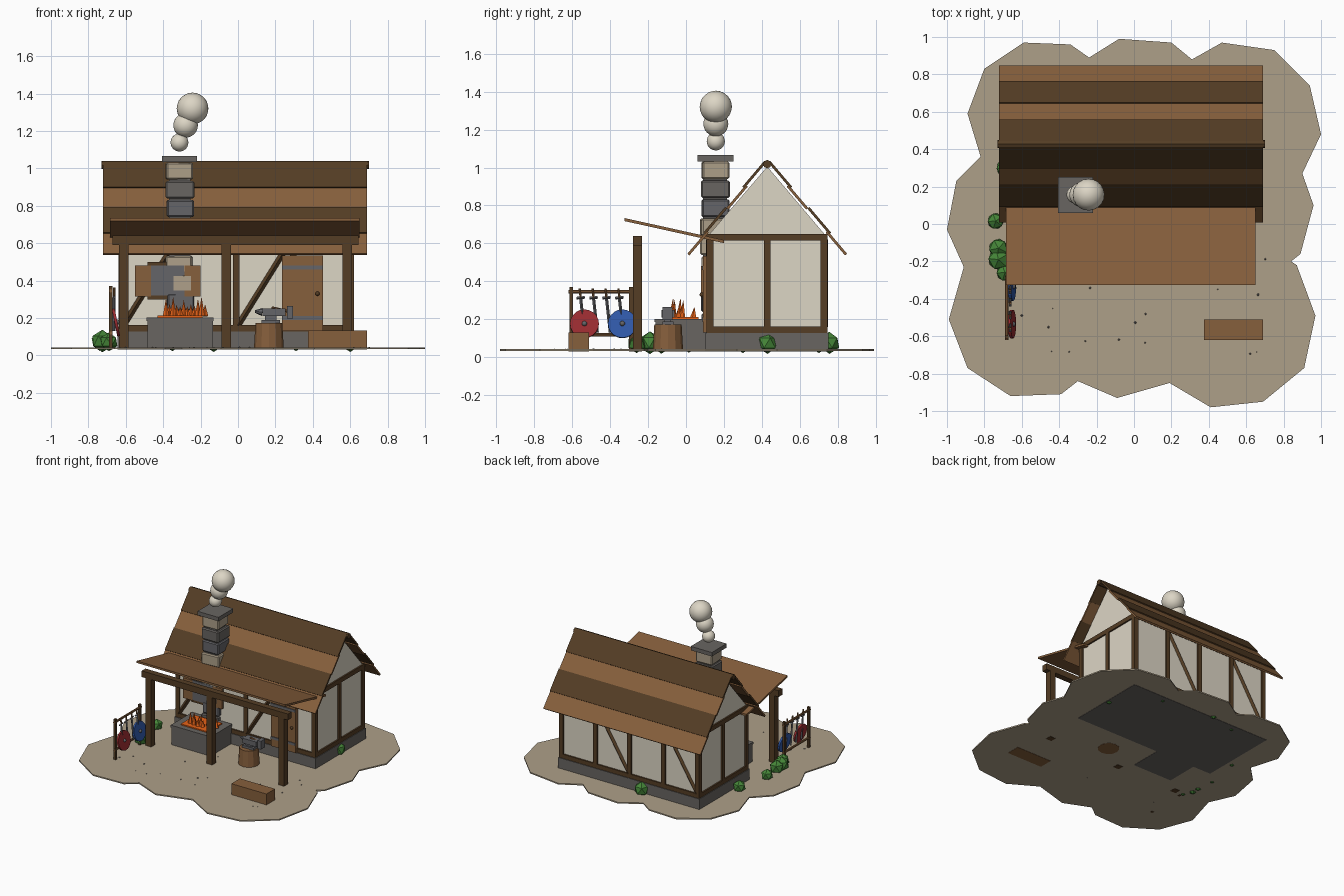
import bpy, bmesh, math, random
from mathutils import Vector, Matrix

random.seed(4)
if "Cube" in bpy.data.objects:
    bpy.data.objects.remove(bpy.data.objects["Cube"])


def material(name, r, g, b):
    m = bpy.data.materials.new(name)
    m.use_nodes = True
    m.diffuse_color = (r, g, b, 1)
    m.node_tree.nodes["Principled BSDF"].inputs["Base Color"].default_value = (r, g, b, 1)
    return m


DIRT = material("dirt", .42, .35, .25)
PLASTER = material("plaster", .72, .67, .56)
DARK = material("dark wood", .09, .047, .018)
WOOD = material("brown wood", .24, .115, .045)
STONE = material("grey stone", .14, .13, .12)
IRON = material("iron", .13, .13, .14)
FIRE = material("fire", .9, .14, .01)
LEAF = material("leaves", .06, .24, .04)
RED = material("red paint", .33, .025, .03)
BLUE = material("blue paint", .03, .1, .4)


def finish(name, bm, mat, smooth=False):
    bmesh.ops.recalc_face_normals(bm, faces=bm.faces)
    for f in bm.faces:
        f.smooth = smooth
    mesh = bpy.data.meshes.new(name)
    bm.to_mesh(mesh)
    bm.free()
    mesh.materials.append(mat)
    ob = bpy.data.objects.new(name, mesh)
    bpy.context.scene.collection.objects.link(ob)
    return ob


def box(name, mat, x, y, z, turn=0, bevel=0):
    """Box from three (low, high) ranges."""
    size = [b - a for a, b in (x, y, z)]
    bm = bmesh.new()
    bmesh.ops.create_cube(bm, size=1)
    bmesh.ops.scale(bm, vec=size, verts=bm.verts)
    if bevel:
        bmesh.ops.bevel(bm, geom=bm.edges[:], offset=bevel, segments=1, affect='EDGES')
    place = Matrix.Translation([(a + b) / 2 for a, b in (x, y, z)])
    bm.transform(place @ Matrix.Rotation(turn, 4, 'Z'))
    return finish(name, bm, mat)


def rod(name, mat, p, q, r, r2=None, sides=8):
    """Cylinder or cone from p to q."""
    p, q = Vector(p), Vector(q)
    bm = bmesh.new()
    bmesh.ops.create_cone(bm, cap_ends=True, segments=sides, radius1=r,
                          radius2=r if r2 is None else r2, depth=(q - p).length)
    turn = (q - p).to_track_quat('Z', 'Y').to_matrix().to_4x4()
    bm.transform(Matrix.Translation((p + q) / 2) @ turn)
    return finish(name, bm, mat)


def ball(name, mat, at, r, detail, smooth=False):
    bm = bmesh.new()
    bmesh.ops.create_icosphere(bm, subdivisions=detail, radius=r)
    bm.transform(Matrix.Translation(at) @ Matrix.Rotation(random.random(), 4, 'Z'))
    return finish(name, bm, mat, smooth)


def prism(name, mat, profile, axis, lo, hi):
    """Extrude a 2D outline along an axis (0 = x from a yz outline, 2 = z from xy)."""
    bm = bmesh.new()
    verts = [bm.verts.new((lo, a, b) if axis == 0 else (a, b, lo)) for a, b in profile]
    face = bm.faces.new(verts)
    moved = bmesh.ops.extrude_face_region(bm, geom=[face])["geom"]
    step = Vector((0, 0, 0))
    step[axis] = hi - lo
    bmesh.ops.translate(bm, vec=step, verts=[v for v in moved if isinstance(v, bmesh.types.BMVert)])
    return finish(name, bm, mat)


# Scalloped ground
G = .04
outline = [(-.8, .83), (-.59, .97), (-.34, .96), (-.24, .89), (-.08, .99), (.2, .97), (.31, .88),
           (.47, .97), (.75, .93), (.94, .74), (1, .48), (.9, .27), (.96, .1), (.89, -.16), (.84, -.2),
           (.87, -.22), (.97, -.49), (.91, -.77), (.69, -.95), (.41, -.98), (.19, -.85), (-.09, -.93),
           (-.3, -.84), (-.39, -.91), (-.66, -.92), (-.89, -.77), (-.99, -.51), (-.91, -.23), (-1, -.03),
           (-.95, .23), (-.82, .36), (-.89, .59)]
prism("ground", DIRT, outline, 2, .033, G + .003)
for i in range(24):
    x, y = random.uniform(-.7, .8), random.uniform(-.75, -.1)
    ball("pebble", STONE, (x, y, G), random.uniform(.004, .008), 1)

# House walls on a stone footing
X0, X1, Y0, Y1, YM = -.64, .62, .108, .745, .428
box("footing", STONE, (X0 - .005, X1 + .005), (Y0 - .005, Y1 + .005), (.031, .128))
prism("walls", PLASTER, [(Y0 + .012, .12), (Y1 - .012, .12), (Y1 - .012, .645), (YM, 1.005), (Y0 + .012, .645)],
      0, X0 + .012, X1 - .012)

# Timber frame
W = .036
bay = (X1 - X0 - W) / 4
for y in (Y0, Y1 - W):
    for z in (.126, .615):
        box("long_beam", DARK, (X0, X1), (y, y + W), (z, z + W))
    for i in range(5):
        x = X0 + i * bay
        box("wall_post", DARK, (x, x + W), (y, y + W), (.13, .63))
    for i in (0, 2):
        x = X0 + W / 2 + i * bay
        rod("brace", DARK, (x + .01, y + W / 2, .16), (x + bay - .01, y + W / 2, .62), W * .6, sides=4)
for x in (X0, X1 - W):
    for z in (.126, .615):
        box("gable_beam", DARK, (x, x + W), (Y0, Y1), (z, z + W))
    box("gable_post", DARK, (x, x + W), (YM - W / 2, YM + W / 2), (.13, .63))

# Main roof: overlapping board courses on both slopes
slope = Vector((.41, -.483))
down = slope.normalized()
out = Vector((-down.y, down.x))
for side in (-1, 1):
    for i in range(4):
        dark = i % 2 == 0
        a, b = i / 4, (i + 1) / 4 + (.03 if dark else 0)
        low = .008 if dark else 0
        corners = [slope * a + out * low, slope * b + out * low,
                   slope * b + out * (low + .014), slope * a + out * (low + .014)]
        prism("roof_course", DARK if dark else WOOD,
              [(YM + side * c.x, 1.02 + c.y) for c in corners], 0, -.722, .69)
rod("ridge_log", DARK, (-.73, YM, 1.018), (.70, YM, 1.018), .022)

# Porch
prism("porch_roof", WOOD, [(-.325, .718), (.2, .602), (.2, .618), (-.325, .734)], 0, -.685, .65)
for x in (-.61, -.062, .585):
    box("porch_post", DARK, (x - .025, x + .025), (-.28, -.232), (.031, .6))
box("porch_beam", DARK, (-.67, .645), (-.28, -.232), (.59, .64))

# Door with straps and knob
box("door", WOOD, (.235, .455), (.09, .12), (.13, .535))
for z in (.19, .46):
    box("door_strap", IRON, (.235, .455), (.085, .092), (z, z + .02))
ball("door_knob", DARK, (.425, .083, .33), .012, 2, True)

# Window with shutters
box("window_frame", DARK, (-.485, -.265), (.088, .12), (.3, .5))
box("window_pane", IRON, (-.465, -.285), (.082, .09), (.32, .48))
for x in (-.55, -.285):
    box("shutter", WOOD, (x, x + .085), (.08, .1), (.315, .48))

# Forge, embers and flames
box("forge", STONE, (-.485, -.135), (-.16, .11), (.031, .19))
box("forge_rim", STONE, (-.49, -.13), (-.165, .11), (.185, .203))
box("embers", FIRE, (-.43, -.19), (-.12, .065), (.2, .212))
for i in range(12):
    x, y = -.385 + .019 * i, random.uniform(-.085, .04)
    rod("flame", FIRE, (x, y, .21), (x, y + .005, random.uniform(.26, .315)), .018, 0, 5)

# Chimney of uneven stones
stones = [STONE, IRON, DIRT, DIRT, DIRT, DIRT, IRON, STONE, DIRT]
box("chimney_core", STONE, (-.37, -.255), (.09, .215), (.2, 1.03))
for i, mat in enumerate(stones):
    z, w = .14 + i * .1, random.uniform(.07, .078)
    x, y = -.312 + random.uniform(-.004, .004), .155
    box("chimney_stone", mat, (x - w, x + w), (y - w, y + w), (z, z + .092),
        random.uniform(-.07, .07), .008)
box("chimney_cap", STONE, (-.407, -.218), (.06, .25), (1.033, 1.065))

# Smoke puffs
for x, z, r in ((-.313, 1.138, .048), (-.28, 1.23, .066), (-.243, 1.32, .085)):
    ball("smoke_puff", PLASTER, (x, .157, z), r, 3, True)

# Stump, anvil and hammer
rod("stump", WOOD, (.165, -.095, .031), (.165, -.095, .172), .08, .072, 12)
box("anvil_foot", IRON, (.125, .225), (-.125, -.065), (.172, .19))
box("anvil_waist", IRON, (.145, .205), (-.112, -.078), (.185, .215))
box("anvil_top", IRON, (.13, .255), (-.13, -.06), (.21, .25))
rod("anvil_horn", IRON, (.13, -.095, .232), (.09, -.095, .235), .022, .006)
box("hammer_head", IRON, (.262, .293), (-.125, -.07), (.197, .265))
rod("hammer_handle", WOOD, (.18, -.097, .256), (.27, -.097, .235), .007)

# Bench
box("bench", WOOD, (.375, .69), (-.62, -.51), (.031, .132))

# Weapon rack with swords and shields
RX = -.68
for y in (-.605, -.29):
    box("rack_post", DARK, (RX - .01, RX + .01), (y - .01, y + .01), (.031, .37))
for z in (.12, .345):
    rod("rack_rail", WOOD, (RX, -.62, z), (RX, -.275, z), .009)
for i in range(4):
    y = -.555 + i * .068
    rod("sword_blade", IRON, (RX + .018, y + .02, .13), (RX + .018, y, .31), .008, sides=4)
    rod("sword_guard", IRON, (RX + .018, y - .022, .312), (RX + .018, y + .022, .316), .007, sides=4)
    rod("sword_grip", WOOD, (RX + .018, y, .315), (RX + .018, y - .005, .362), .006)
for y, mat in ((-.535, RED), (-.335, BLUE)):
    rod("shield", mat, (-.66, y, .175), (-.645, y, .178), .076, sides=20)
    ball("shield_boss", IRON, (-.646, y, .178), .014, 2, True)

# Bushes
for x, y, r in ((-.74, .015, .047), (-.725, -.13, .056), (-.725, -.19, .06), (-.69, -.26, .05),
                (-.69, .3, .05), (.6, .43, .058), (-.13, .755, .058), (.31, .7, .05), (-.35, .7, .05)):
    ball("bush", LEAF, (x, y, .05 + r * .45), r, 1)
